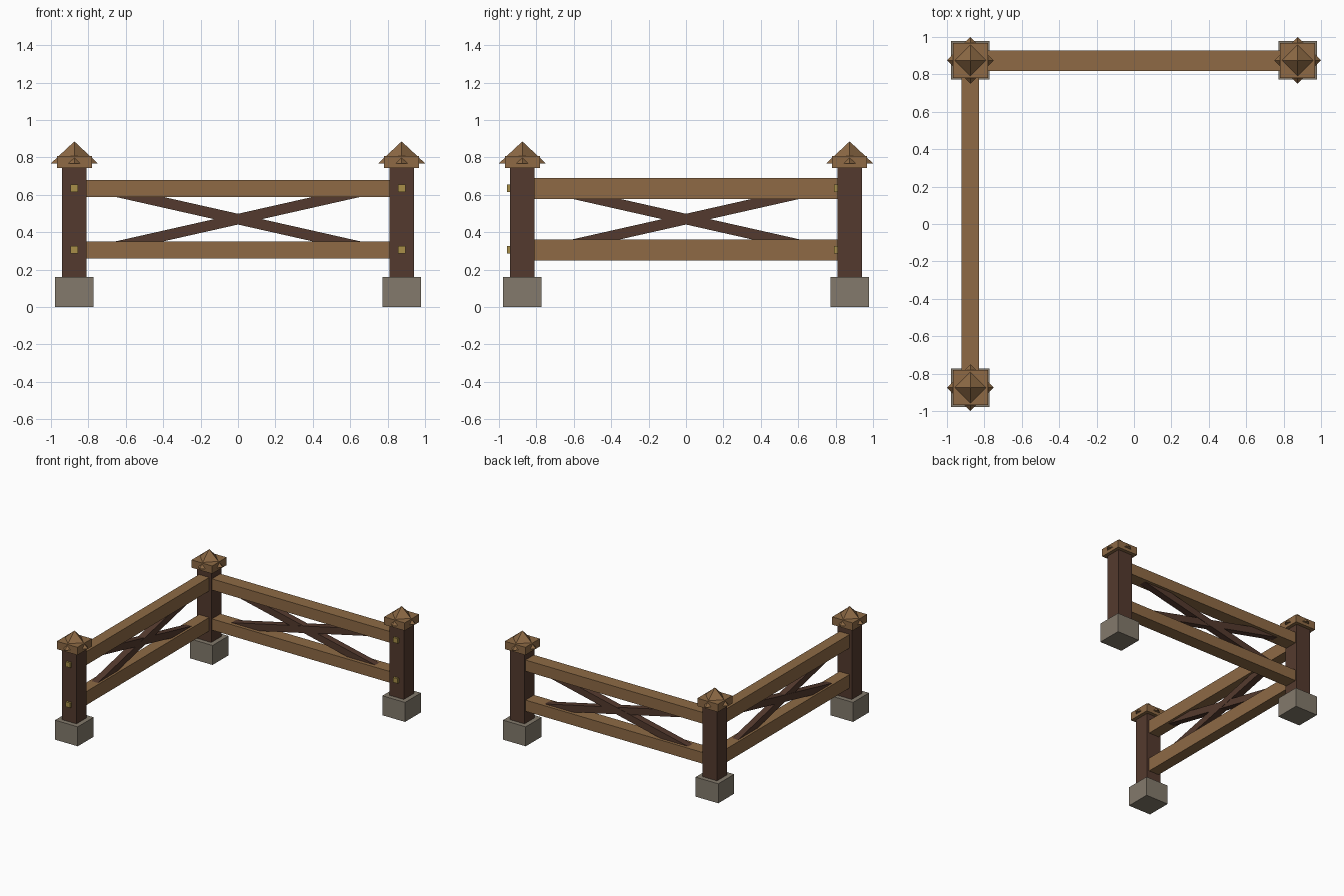
import bpy, bmesh, math
from mathutils import Matrix, Vector

if "Cube" in bpy.data.objects:
    bpy.data.objects.remove(bpy.data.objects["Cube"])


def material(name, rgb):
    m = bpy.data.materials.new(name)
    m.diffuse_color = [(c / 255 / 12.92 if c < 11 else ((c / 255 + 0.055) / 1.055) ** 2.4) for c in rgb] + [1]
    m.use_nodes = True
    m.node_tree.nodes["Principled BSDF"].inputs["Base Color"].default_value = m.diffuse_color
    return m


LIGHT = material("light wood", (142, 106, 69))
DARK = material("dark wood", (84, 58, 46))
STONE = material("grey stone", (131, 122, 108))
BRASS = material("brass", (168, 143, 72))


def add_object(name, bm, mat):
    mesh = bpy.data.meshes.new(name)
    bm.to_mesh(mesh)
    bm.free()
    mesh.materials.append(mat)
    obj = bpy.data.objects.new(name, mesh)
    bpy.context.collection.objects.link(obj)
    return obj


def box(name, centre, size, mat, rot=Matrix()):
    bm = bmesh.new()
    bmesh.ops.create_cube(bm, size=1, matrix=Matrix.Translation(centre) @ rot @ Matrix.Diagonal((*size, 1)))
    return add_object(name, bm, mat)


def pyramid(name, x, y, z0, z1, radius, mat):
    # corners point along the axes, so they poke out through the cap slab
    bm = bmesh.new()
    base = [bm.verts.new((x + radius * dx, y + radius * dy, z0))
            for dx, dy in ((1, 0), (0, 1), (-1, 0), (0, -1))]
    tip = bm.verts.new((x, y, z1))
    bm.faces.new(base[::-1])
    for i in range(4):
        bm.faces.new((base[i], base[(i + 1) % 4], tip))
    return add_object(name, bm, mat)


P = 0.875                      # post offset from the centre
RAIL_Z = {"upper": 0.634, "lower": 0.305}
POSTS = {"corner": (-P, P), "right": (P, P), "front": (-P, -P)}

# Posts with stone footings, caps and pegs
for name, (x, y) in POSTS.items():
    box(name + "_footing", (x, y, 0.08), (0.206, 0.206, 0.16), STONE)
    box(name + "_post", (x, y, 0.445), (0.131, 0.131, 0.61), DARK)
    box(name + "_cap_slab", (x, y, 0.775), (0.187, 0.187, 0.064), LIGHT)
    pyramid(name + "_cap_point", x, y, 0.768, 0.885, 0.125, LIGHT)
    if name != "corner":       # the corner post has a rail on that face
        for level, z in RAIL_Z.items():
            box(f"{name}_{level}_peg", (x, y - 0.068, z), (0.04, 0.03, 0.04), BRASS)

# Rails: back run along x, side run along y
for level, z in RAIL_Z.items():
    box(f"back_{level}_rail", (0, P - 0.002, z), (2 * P, 0.11, 0.092), LIGHT)
    box(f"side_{level}_rail", (-P, 0, z), (0.092, 2 * P, 0.111), LIGHT)

# Crossed braces, ending inside the rails
mid_z = sum(RAIL_Z.values()) / 2
angle = math.atan(0.2256)
length = 2 * 0.73 / math.cos(angle)
for sign, label in ((1, "rising"), (-1, "falling")):
    depth = 0.055 + 0.002 * sign
    box(f"back_{label}_brace", (0, P, mid_z), (length, depth, 0.056), DARK,
        Matrix.Rotation(-sign * angle, 4, 'Y'))
    box(f"side_{label}_brace", (-P, 0, mid_z), (depth, length, 0.056), DARK,
        Matrix.Rotation(sign * angle, 4, 'X'))
